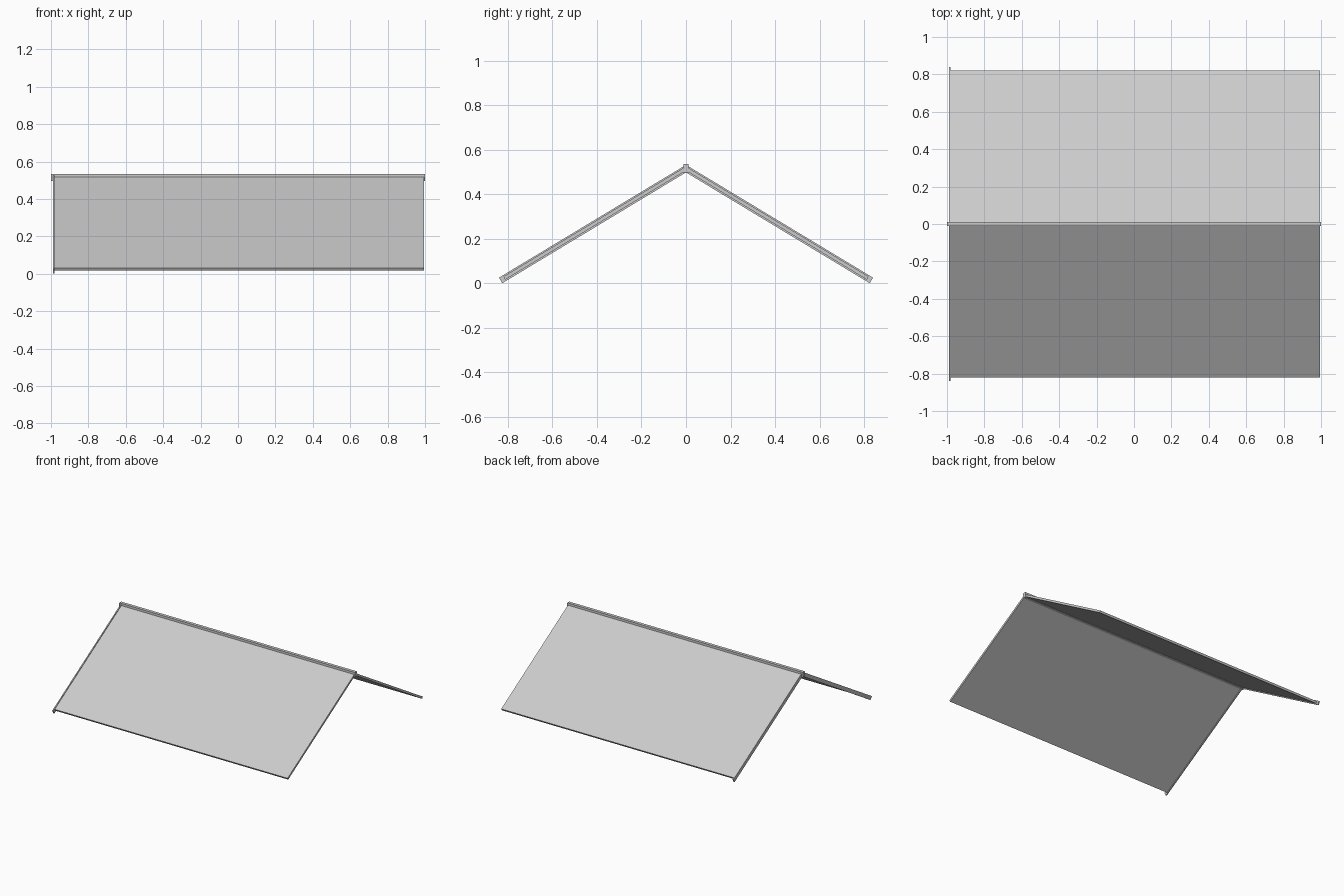
import bpy
from math import atan2, sin, cos

if "Cube" in bpy.data.objects:
    bpy.data.objects.remove(bpy.data.objects["Cube"])

PITCH = atan2(0.603, 1)


def box(name, x0, x1, y0, y1, z0, z1):
    bpy.ops.mesh.primitive_cube_add(size=1)
    ob = bpy.context.object
    ob.name = name
    for v in ob.data.vertices:
        v.co = ((x0, x1)[v.co.x > 0], (y0, y1)[v.co.y > 0], (z0, z1)[v.co.z > 0])
    return ob


def sloped(name, side, x0, x1, y_eave, drop, thick):
    """Slab running from the ridge down to y_eave, its top `drop` below the pitch line."""
    top = 0.532 - drop
    run = y_eave / cos(PITCH)
    ob = box(name, x0, x1, 0, run, -thick, 0)
    for v in ob.data.vertices:
        y, z = v.co.y, v.co.z
        if y == 0:  # plumb cut where both sides meet at the ridge
            v.co.y, v.co.z = 0, top + z / cos(PITCH)
        else:       # square cut at the eave
            v.co.y = y * cos(PITCH) + z * sin(PITCH)
            v.co.z = top - y * sin(PITCH) + z * cos(PITCH)
        v.co.y *= side
    if side < 0:
        ob.data.flip_normals()
    return ob


for side, label in ((-1, "front"), (1, "back")):
    # roof panel and the slightly deeper gable trim at the left end
    sloped(label + "_roof_panel", side, -0.985, 0.995, 0.82, 0.007, 0.016)
    sloped(label + "_gable_trim", side, -0.99, -0.982, 0.84, 0.0, 0.029)

# ridge beam
box("ridge_beam", -1, 1, -0.012, 0.012, 0.497, 0.535)
